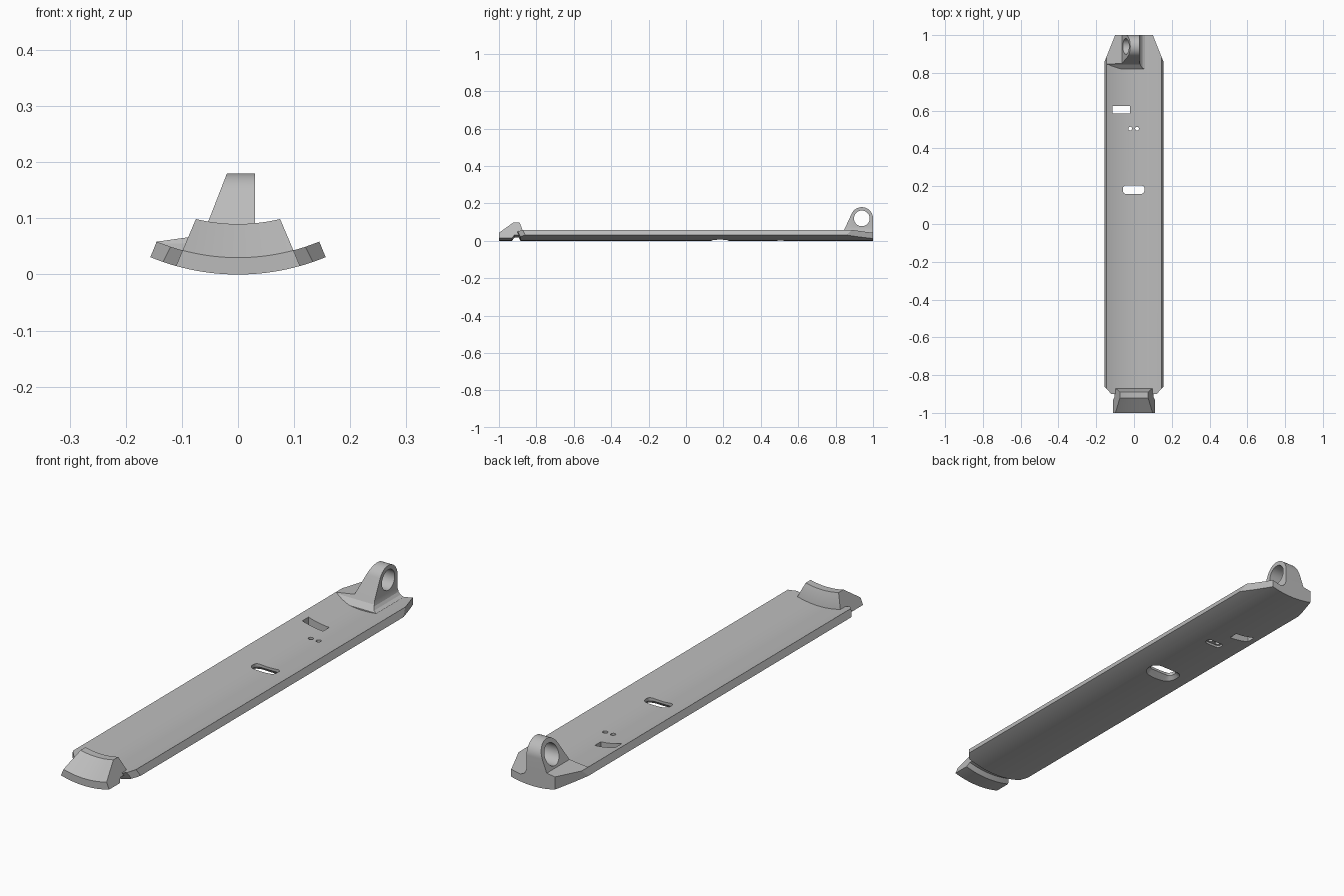
import bpy, bmesh, math
from mathutils import Vector

cube = bpy.data.objects.get("Cube")
if cube:
    bpy.data.objects.remove(cube, do_unlink=True)

AXIS_Z = 0.41          # height of the axis the curved plate bends around
HALF = math.radians(22.4)

grey = bpy.data.materials.new("plain_grey")
grey.use_nodes = True
colour = (0.5, 0.5, 0.5, 1)
grey.diffuse_color = colour
grey.node_tree.nodes["Principled BSDF"].inputs["Base Color"].default_value = colour


def loft(name, rings):
    """Closed solid through a list of matching rings."""
    bm = bmesh.new()
    loops = [[bm.verts.new(p) for p in ring] for ring in rings]
    n = len(loops[0])
    for a, b in zip(loops, loops[1:]):
        for i in range(n):
            j = (i + 1) % n
            bm.faces.new((a[i], a[j], b[j], b[i]))
    bm.faces.new(loops[0])
    bm.faces.new(loops[-1])
    bmesh.ops.recalc_face_normals(bm, faces=bm.faces)
    mesh = bpy.data.meshes.new(name)
    bm.to_mesh(mesh)
    bm.free()
    mesh.materials.append(grey)
    obj = bpy.data.objects.new(name, mesh)
    bpy.context.collection.objects.link(obj)
    return obj


def prism(name, pts, axis, lo, hi):
    """Extrude a 2D outline along x, y or z."""
    def place(p, d):
        v = list(p)
        v.insert("xyz".index(axis), d)
        return Vector(v)
    return loft(name, [[place(p, d) for p in pts] for d in (lo, hi)])


def sweep(name, profile, steps=32):
    """Turn a (y, radius) profile around the long bend axis."""
    angles = [HALF * (2 * i / steps - 1) for i in range(steps + 1)]
    return loft(name, [[(r * math.sin(a), y, AXIS_Z - r * math.cos(a))
                        for y, r in profile] for a in angles])


def boolean(obj, other, operation):
    mod = obj.modifiers.new("cut", "BOOLEAN")
    mod.operation = operation
    mod.solver = "EXACT"
    mod.object = other
    bpy.context.view_layer.objects.active = obj
    bpy.ops.object.modifier_apply(modifier=mod.name)
    bpy.data.objects.remove(other, do_unlink=True)


def circle(cx, cy, r, start=0, end=360, n=40):
    return [(cx + r * math.cos(math.radians(start + (end - start) * i / n)),
             cy + r * math.sin(math.radians(start + (end - start) * i / n)))
            for i in range(n + (abs(end - start) < 360))]


def slot(cx, cy, half_x, half_y, r):
    """Rounded rectangle outline."""
    pts = []
    for sx, sy, a in ((1, 1, 0), (-1, 1, 90), (-1, -1, 180), (1, -1, 270)):
        pts += circle(cx + sx * (half_x - r), cy + sy * (half_y - r), r, a, a + 90, 6)
    return pts


def plan():
    """Overall outline with chamfered corners, used to trim parts."""
    side = [(0.075, -0.95), (0.16, -0.856), (0.16, 0.85), (0.1, 1.0), (0.1, 1.1)]
    return prism("trim", side + [(-x, y) for x, y in reversed(side)], "z", -0.2, 0.4)


# Curved main plate
plate = sweep("curved_plate", [(-0.885, 0.41), (1, 0.41), (1, 0.38), (-0.9, 0.38)])
boolean(plate, plan(), "INTERSECT")

# Openings in the plate
boolean(plate, prism("cut", [(-0.115, 0.585), (-0.02, 0.585), (-0.02, 0.625),
                             (-0.115, 0.625)], "z", -0.1, 0.2), "DIFFERENCE")
for x in (-0.02, 0.016):
    boolean(plate, prism("cut", circle(x, 0.505, 0.01, n=20), "z", -0.1, 0.2), "DIFFERENCE")
boolean(plate, prism("cut", slot(-0.002, 0.505, 0.038, 0.016, 0.014), "z", -0.1, 0.01),
        "DIFFERENCE")

# Long slot that flares towards the underside
flare = []
for z, grow in ((-0.01, 0.034), (0.02, 0), (0.1, 0)):
    ring = slot(-0.002, 0.182, 0.057 + grow, 0.023 + grow, 0.018 + grow)
    flare.append([(x, y, z) for x, y in ring])
boolean(plate, loft("cut", flare), "DIFFERENCE")

# Raised wedge at the front end, with a groove beneath it
wedge = sweep("front_wedge", [
    (-1, 0.41), (-0.93, 0.41), (-0.917, 0.392), (-0.9, 0.392), (-0.87, 0.392),
    (-0.87, 0.375), (-0.89, 0.32), (-0.922, 0.32), (-1, 0.38)])
flank = [(0.117, 0), (0.075, 0.099), (0.033, 0.198)]
boolean(wedge, prism("trim", flank + [(-x, z) for x, z in reversed(flank)],
                     "y", -1.1, -0.8), "INTERSECT")

# Hinge lug: front section crossed with side section
R_FOOT = 0.386
foot = [(R_FOOT * math.sin(HALF * t / 12), AXIS_Z - R_FOOT * math.cos(HALF * t / 12))
        for t in range(-12, 6)]
section = foot + [(0.058, 0.035), (0.044, 0.04), (0.035, 0.05), (0.03, 0.066),
                  (0.03, 0.2), (-0.012, 0.2), (-0.0625, 0.07), (-0.145, 0.0585)]
lug = prism("hinge_lug", section, "y", 0.8, 1.05)
outline = [(1, 0)] + circle(0.94, 0.12, 0.06, 0, 155, 28) + [(0.844, 0.055), (0.82, 0.035),
                                                           (0.82, 0)]
boolean(lug, prism("trim", outline, "x", -0.3, 0.3), "INTERSECT")
boolean(lug, plan(), "INTERSECT")
boolean(lug, prism("cut", circle(0.94, 0.12, 0.042), "x", -0.3, 0.3), "DIFFERENCE")

# Smooth curved faces, keep hard edges
for obj in (plate, wedge, lug):
    bpy.ops.object.select_all(action="DESELECT")
    obj.select_set(True)
    bpy.context.view_layer.objects.active = obj
    bpy.ops.object.shade_smooth_by_angle(angle=math.radians(20))
